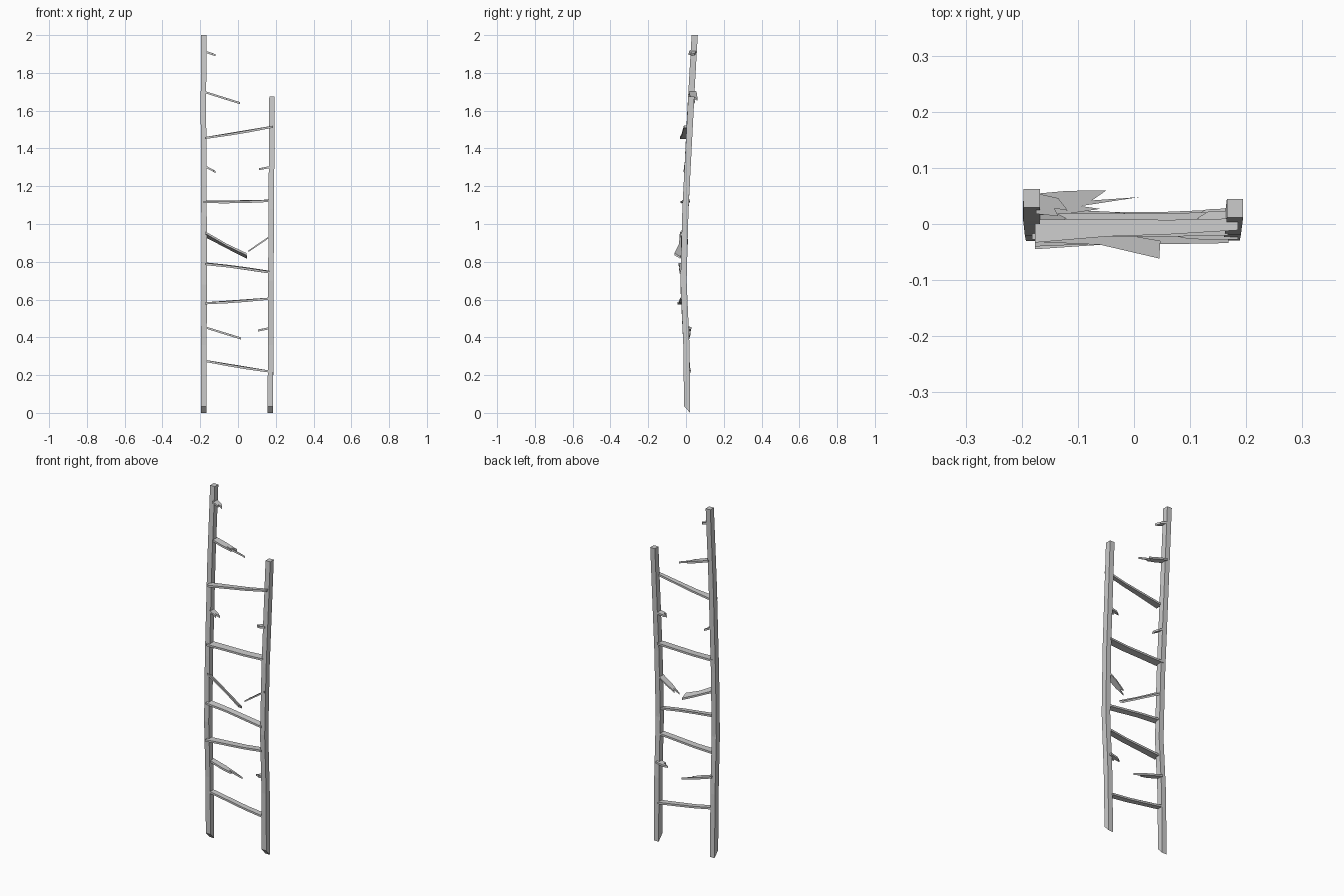
import bpy

def mesh_object(name, verts, faces):
    me = bpy.data.meshes.new(name)
    me.from_pydata(verts, [], faces)
    me.update()
    ob = bpy.data.objects.new(name, me)
    bpy.context.collection.objects.link(ob)
    return ob

def loft(name, rings):
    """Skin equal-length closed rings and cap both ends."""
    n = len(rings[0])
    verts = [p for r in rings for p in r]
    faces = [tuple(reversed(range(n))),
             tuple(range(len(verts) - n, len(verts)))]
    for k in range(len(rings) - 1):
        a, b = k * n, (k + 1) * n
        for i in range(n):
            j = (i + 1) % n
            faces.append((a + i, a + j, b + j, b + i))
    return mesh_object(name, verts, faces)

def rail(name, stations, h=0.0145, d=0.0163):
    """Bent square post through (x, y, z); the foot is cut at a slant."""
    rings = []
    for k, (x, y, z) in enumerate(stations):
        front = 0.035 if k == 0 else 0
        rings.append([(x - h, y - d, z + front), (x + h, y - d, z + front),
                      (x + h, y + d, z), (x - h, y + d, z)])
    return loft(name, rings)

def plank(name, outline, x0, z0, x1, z1, tilt=0.0, thick=0.011, wob=0.0):
    """Thin board from a plan outline (x, y), sloping from (x0,z0) to (x1,z1)."""
    if sum(a[0] * b[1] - b[0] * a[1]
           for a, b in zip(outline, outline[1:] + outline[:1])) < 0:
        outline = outline[::-1]
    yc = sum(p[1] for p in outline) / len(outline)
    rings = []
    for s in (-0.5, 0.5):
        ring = []
        for x, y in outline:
            t = (x - x0) / (x1 - x0)
            bend = wob if 0.3 < t < 0.7 else 0
            ring.append((x, y, z0 + (z1 - z0) * t + tilt * (y - yc) + bend + s * thick))
        rings.append(ring)
    return loft(name, rings)

# Side rails
rail("left_rail", [(-.181, .006, 0), (-.181, .002, .36), (-.178, -.014, .68),
                   (-.180, -.004, 1.05), (-.183, .022, 1.58), (-.182, .046, 2)])
rail("right_rail", [(.171, .006, 0), (.173, .002, .36), (.174, -.013, .70),
                    (.176, -.003, 1.08), (.180, .028, 1.675)])

# Whole rungs: left (x, z), right (x, z), left and right y ranges, tilt, bend
whole = [
    (-.176, 1.455, .185, 1.515, (-.033, .008), (-.011, .010), .0, -.003),
    (-.182, 1.117, .168, 1.123, (-.028, .018), (-.020, .022), .05, -.003),
    (-.176, .790, .168, .745, (-.040, -.004), (-.034, .000), .1, .003),
    (-.176, .580, .166, .605, (-.045, -.002), (-.030, .006), .0, -.003),
    (-.172, .275, .160, .220, (-.014, .018), (-.008, .026), .0, -.003),
]
for i, (x0, z0, x1, z1, ya, yb, tilt, wob) in enumerate(whole):
    lerp = lambda t, k: ya[k] + (yb[k] - ya[k]) * t
    pts = [(x0 + (x1 - x0) * t, lerp(t, 0) + .003 * (t == .36)) for t in (0, .36, .66, 1)]
    pts += [(x0 + (x1 - x0) * t, lerp(t, 1) - .002 * (t == .66)) for t in (1, .66, .36, 0)]
    plank(f"rung_{i + 1}", pts, x0, z0, x1, z1, tilt, .011, wob)

# Broken rungs with splintered ends
plank("broken_rung_top_stub",
      [(-.175, .018), (-.135, .014), (-.142, .028), (-.118, .024), (-.135, .046), (-.175, .055)],
      -.172, 1.912, -.118, 1.893)
plank("broken_rung_upper",
      [(-.175, .016), (-.12, .018), (-.06, .027), (-.095, .032), (.010, .048),
       (-.075, .042), (-.049, .060), (-.12, .059), (-.175, .054)],
      -.172, 1.697, .010, 1.640)
plank("broken_rung_left_stub",
      [(-.175, -.010), (-.130, -.012), (-.142, .002), (-.120, .010), (-.140, .020), (-.175, .024)],
      -.172, 1.304, -.120, 1.276)
plank("broken_rung_right_stub",
      [(.175, -.010), (.130, -.008), (.138, .004), (.112, .010), (.132, .022), (.175, .024)],
      .172, 1.302, .112, 1.290)
plank("hanging_rung_left",
      [(-.172, -.032), (-.06, -.037), (.045, -.0615), (.047, -.030), (-.02, -.018), (-.172, .004)],
      -.172, .953, .046, .822, -.55, .011)
plank("hanging_rung_right",
      [(.185, -.028), (.10, -.027), (.055, -.018), (.085, -.010), (.072, .002), (.12, .010), (.185, .008)],
      .183, .943, .057, .857, 0, .009)
plank("broken_rung_lower",
      [(-.175, -.012), (-.09, -.010), (-.04, .000), (-.065, .008), (.016, .016),
       (-.045, .022), (-.09, .024), (-.175, .020)],
      -.172, .452, .016, .394)
plank("broken_rung_lower_stub",
      [(.172, -.010), (.130, -.006), (.136, .006), (.106, .012), (.128, .026), (.172, .028)],
      .170, .449, .106, .436)
